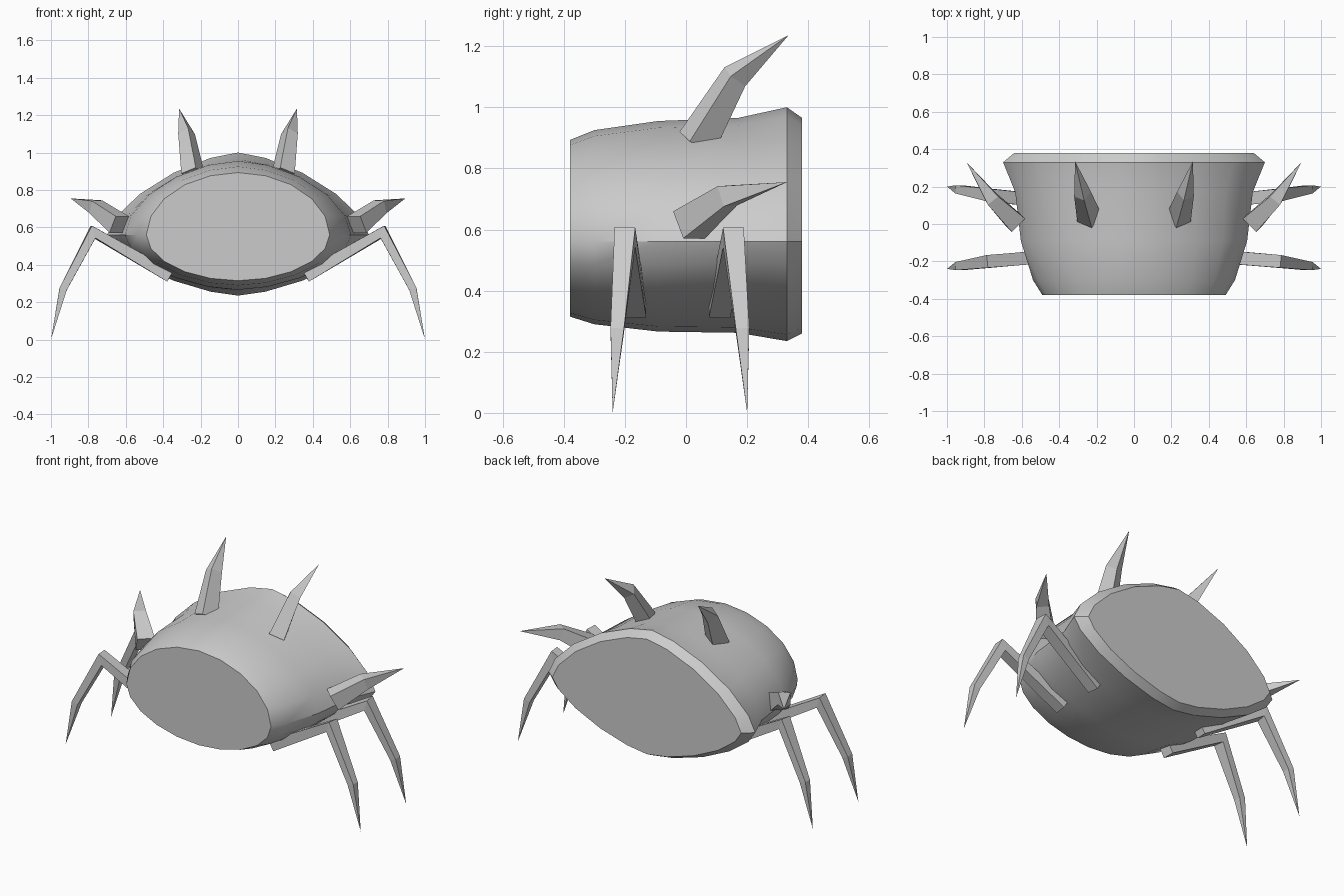
import bpy, bmesh, math
from mathutils import Vector

if "Cube" in bpy.data.objects:
    bpy.data.objects.remove(bpy.data.objects["Cube"])

grey = bpy.data.materials.new("shell grey")
grey.diffuse_color = (0.6, 0.6, 0.6, 1)
grey.use_nodes = True
grey.node_tree.nodes["Principled BSDF"].inputs["Base Color"].default_value = grey.diffuse_color


def finish(name, bm):
    bmesh.ops.recalc_face_normals(bm, faces=bm.faces)
    mesh = bpy.data.meshes.new(name)
    bm.to_mesh(mesh)
    bm.free()
    mesh.materials.append(grey)
    ob = bpy.data.objects.new(name, mesh)
    bpy.context.collection.objects.link(ob)
    return ob


def loft(bm, rings):
    for a, b in zip(rings, rings[1:]):
        n = len(a)
        for i in range(n):
            j = (i + 1) % n
            if len(b) == 1:
                bm.faces.new((a[i], a[j], b[0]))
            else:
                bm.faces.new((a[i], a[j], b[j], b[i]))


# Shell: lens sections along y (y, half width, bottom, top, roundness)
SECTIONS = [(-.38, .49, .315, .893, 1.95), (-.30, .54, .29, .925, 1.85),
            (-.09, .605, .266, .955, 1.75), (.17, .635, .262, .965, 1.65),
            (.33, .70, .235, 1.0, 1.5), (.38, .64, .26, .965, 1.5)]
SEAM = .56


def power(v, e):
    return 0 if abs(v) < 1e-6 else math.copysign(abs(v) ** e, v)


bm = bmesh.new()
rings = []
for y, w, low, high, p in SECTIONS:
    ring = []
    for i in range(20):
        t = math.radians(18 * i)
        s = power(math.sin(t), 2 / p)
        z = SEAM + s * ((high - SEAM) if s > 0 else (SEAM - low))
        ring.append(bm.verts.new((w * power(math.cos(t), 2 / p), y, z)))
    rings.append(ring)
loft(bm, rings)
bm.faces.new(rings[0])
bm.faces.new(rings[-1])
shell = finish("shell", bm)
bpy.context.view_layer.objects.active = shell
shell.select_set(True)
bpy.ops.object.shade_smooth_by_angle(angle=math.radians(30))


def limb(name, path, sizes, roll, side):
    """Four-sided tapered limb ending in a point."""
    bm = bmesh.new()
    pts = [Vector((side * x, y, z)) for x, y, z in path]
    rings = []
    for k, (wa, wb) in enumerate(sizes):
        t = (pts[k + 1] - pts[k]).normalized()
        if k:
            t = (t + (pts[k] - pts[k - 1]).normalized()).normalized()
        a = Vector((0, 1, 0))
        a = (a - t * a.dot(t)).normalized()
        b = t.cross(a)
        c, s = math.cos(roll * side), math.sin(roll * side)
        a, b = a * c + b * s, b * c - a * s
        rings.append([bm.verts.new(pts[k] + a * wa * u + b * wb * v)
                      for u, v in ((1, 1), (-1, 1), (-1, -1), (1, -1))])
    rings.append([bm.verts.new(pts[-1])])
    loft(bm, rings)
    bm.faces.new(rings[0])
    finish(name, bm)


for side, label in ((1, "right"), (-1, "left")):
    # Curved thorns on the back and flanks
    limb("top_spike_" + label, [(.24, .035, .885), (.275, .16, 1.10), (.315, .335, 1.235)],
         [(.05, .045), (.034, .032)], math.radians(25), side)
    limb("side_spike_" + label, [(.635, .01, .615), (.76, .135, .71), (.895, .33, .755)],
         [(.05, .05), (.035, .035)], math.radians(25), side)
    # Bent legs: hip, knee, shin, foot
    for part, ys in (("front_leg_", (-.165, -.2, -.225, -.24)),
                     ("rear_leg_", (.11, .155, .185, .2))):
        path = list(zip((.365, .775, .935, 1.0), ys, (.34, .575, .27, .0)))
        limb(part + label, path, [(.035, .033), (.034, .034), (.022, .02)], 0, side)
